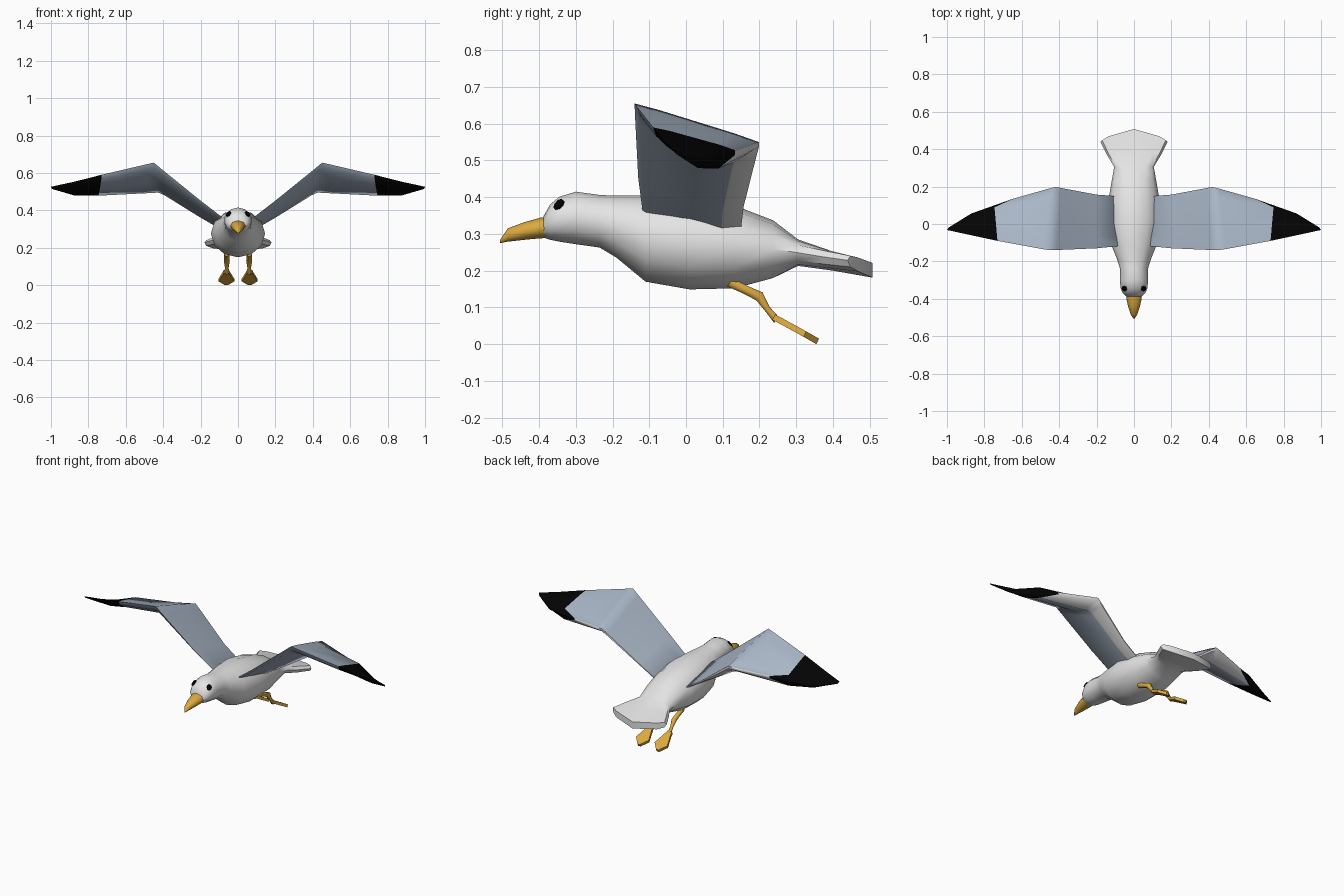
import bpy, bmesh, math
from mathutils import Vector
from mathutils.bvhtree import BVHTree

cube = bpy.data.objects.get("Cube")
if cube:
    bpy.data.objects.remove(cube, do_unlink=True)


def material(name, r, g, b):
    m = bpy.data.materials.new(name)
    m.use_nodes = True
    m.diffuse_color = (r, g, b, 1)
    shader = m.node_tree.nodes["Principled BSDF"]
    shader.inputs["Base Color"].default_value = (r, g, b, 1)
    shader.inputs["Roughness"].default_value = 0.7
    return m


white = material("white feathers", 0.78, 0.78, 0.78)
grey = material("blue grey feathers", 0.40, 0.47, 0.57)
black = material("black", 0.001, 0.001, 0.001)
gold = material("golden yellow", 0.72, 0.40, 0.05)


def loft(name, rings, mats, rule=None, mirror=False, angle=40):
    """Skin a list of equal-length point rings and close both ends."""
    bm = bmesh.new()
    rows = [[bm.verts.new(p) for p in ring] for ring in rings]
    n = len(rows[0])
    for i in range(len(rows) - 1):
        for j in range(n):
            k = (j + 1) % n
            f = bm.faces.new((rows[i][j], rows[i][k], rows[i + 1][k], rows[i + 1][j]))
            f.material_index = rule(i, j) if rule else 0
    # end caps as strips running across the ring
    for row, i in ((rows[0], 0), (rows[-1], len(rows) - 2)):
        for j in range(n // 2):
            strip = dict.fromkeys((j, j + 1, n - 1 - j, (n - j) % n))
            f = bm.faces.new([row[k] for k in strip])
            f.material_index = rule(i, 0) if rule else 0
    bmesh.ops.recalc_face_normals(bm, faces=bm.faces)
    me = bpy.data.meshes.new(name)
    bm.to_mesh(me)
    bm.free()
    for m in mats:
        me.materials.append(m)
    me.shade_smooth()
    me.set_sharp_from_angle(angle=math.radians(angle))
    ob = bpy.data.objects.new(name, me)
    bpy.context.collection.objects.link(ob)
    if mirror:
        ob.modifiers.new("mirror", 'MIRROR').use_mirror_merge = False
    return ob


def oval(y, half, low, high, n=12, power=1.0, sweep=0.0):
    """Cross-section facing y; low power squares it, sweep bends the sides forward and up."""
    pts = []
    for i in range(n):
        a = 2 * math.pi * i / n
        c, s = math.cos(a), math.sin(a)
        x = math.copysign(abs(c) ** power, c)
        z = math.copysign(abs(s) ** power, s)
        pts.append((half * x, y - sweep * x * x,
                    (low + high) / 2 + (high - low) / 2 * z + 0.4 * sweep * x * x))
    return pts


# Head, body and fanned tail in one skin
body_rings = [oval(*r) for r in (
    (-0.388, 0.040, 0.290, 0.348), (-0.370, 0.060, 0.284, 0.380),
    (-0.345, 0.071, 0.279, 0.401), (-0.300, 0.076, 0.272, 0.415),
    (-0.235, 0.076, 0.263, 0.406), (-0.190, 0.090, 0.236, 0.404),
    (-0.110, 0.122, 0.170, 0.405), (0.010, 0.145, 0.149, 0.403),
    (0.133, 0.136, 0.152, 0.377), (0.237, 0.118, 0.180, 0.337))]
body_rings += [oval(0.305, 0.106, 0.213, 0.285, power=0.8),
               oval(0.40, 0.145, 0.200, 0.252, power=0.5, sweep=0.03),
               oval(0.508, 0.180, 0.181, 0.221, power=0.4, sweep=0.068)]
body = loft("body", body_rings, [white])

# Hooked beak
loft("beak", [oval(*r, n=8) for r in (
    (-0.370, 0.042, 0.289, 0.347), (-0.397, 0.041, 0.288, 0.344),
    (-0.440, 0.032, 0.284, 0.332), (-0.485, 0.017, 0.279, 0.315),
    (-0.506, 0.003, 0.275, 0.284))], [gold], angle=65)

# Eyes: thin plates laid on the head
tree = BVHTree.FromPolygons([v.co for v in body.data.vertices],
                            [p.vertices for p in body.data.polygons])
spot, normal, _, _ = tree.find_nearest(Vector((0.056, -0.352, 0.386)))
turn = normal.to_track_quat('Z', 'Y')
loft("eyes", [[spot + turn @ Vector((0.015 * math.cos(a), 0.018 * math.sin(a), h))
               for a in (math.tau * i / 8 for i in range(8))]
              for h in (-0.003, 0.004)], [black], mirror=True)


# Wings: leading edge, trailing edge, depth of the underside, outward shift of the rear
def wing_section(lead, trail, depth, shift=0.0):
    lead, trail = Vector(lead), Vector(trail)

    def at(t, drop):
        p = lead.lerp(trail, t)
        return p + Vector((shift * t if t < 1 else 0, 0, -drop))
    return [at(0, 0), at(0.2, -0.003), at(0.8, -0.003), at(1, 0),
            at(1, 0.2 * depth), at(0.8, depth), at(0.4, 0.75 * depth), at(0.04, 0.35 * depth)]


wing_rings = [wing_section(*s) for s in (
    ((0.08, -0.118, 0.360), (0.08, 0.148, 0.305), 0.025),
    ((0.20, -0.130, 0.452), (0.20, 0.157, 0.382), 0.035),
    ((0.415, -0.139, 0.626), (0.387, 0.192, 0.526), 0.066),
    ((0.45, -0.140, 0.655), (0.42, 0.198, 0.550), 0.076),
    ((0.49, -0.134, 0.646), (0.456, 0.189, 0.547), 0.074),
    ((0.73, -0.090, 0.590), (0.65, 0.134, 0.528), 0.062, 0.10),
    ((0.88, -0.058, 0.552), (0.87, 0.056, 0.498), 0.030),
    ((1.00, -0.032, 0.525), (0.99, -0.018, 0.518), 0.006))]


def wing_colour(i, j):
    if i >= 5:
        return 2                        # dark tip
    return 1 if j in (3, 4) else 0      # pale trailing edge


loft("wings", wing_rings, [grey, white, black], wing_colour, mirror=True, angle=65)


# Legs trailing back under the body
def leg_ring(y, z, r, n=6):
    return [(0.06 + r * math.cos(math.tau * i / n),
             y + 0.6 * r * math.sin(math.tau * i / n),
             z + 0.8 * r * math.sin(math.tau * i / n)) for i in range(n)]


loft("legs", [leg_ring(*r) for r in (
    (0.120, 0.168, 0.016), (0.160, 0.149, 0.014), (0.200, 0.130, 0.016),
    (0.222, 0.095, 0.010), (0.246, 0.066, 0.012))], [gold], mirror=True, angle=65)


# Webbed feet: flat kite that widens toward the toes
def foot_ring(y, z, half):
    lift = Vector((0, 0.007, 0.015))
    a, b = Vector((0.062 - half, y, z)), Vector((0.062 + half, y, z))
    return [a, b, b + lift, a + lift]


loft("feet", [foot_ring(*r) for r in (
    (0.235, 0.066, 0.014), (0.258, 0.054, 0.020),
    (0.320, 0.020, 0.042), (0.355, 0.000, 0.008))], [gold], mirror=True, angle=30)
